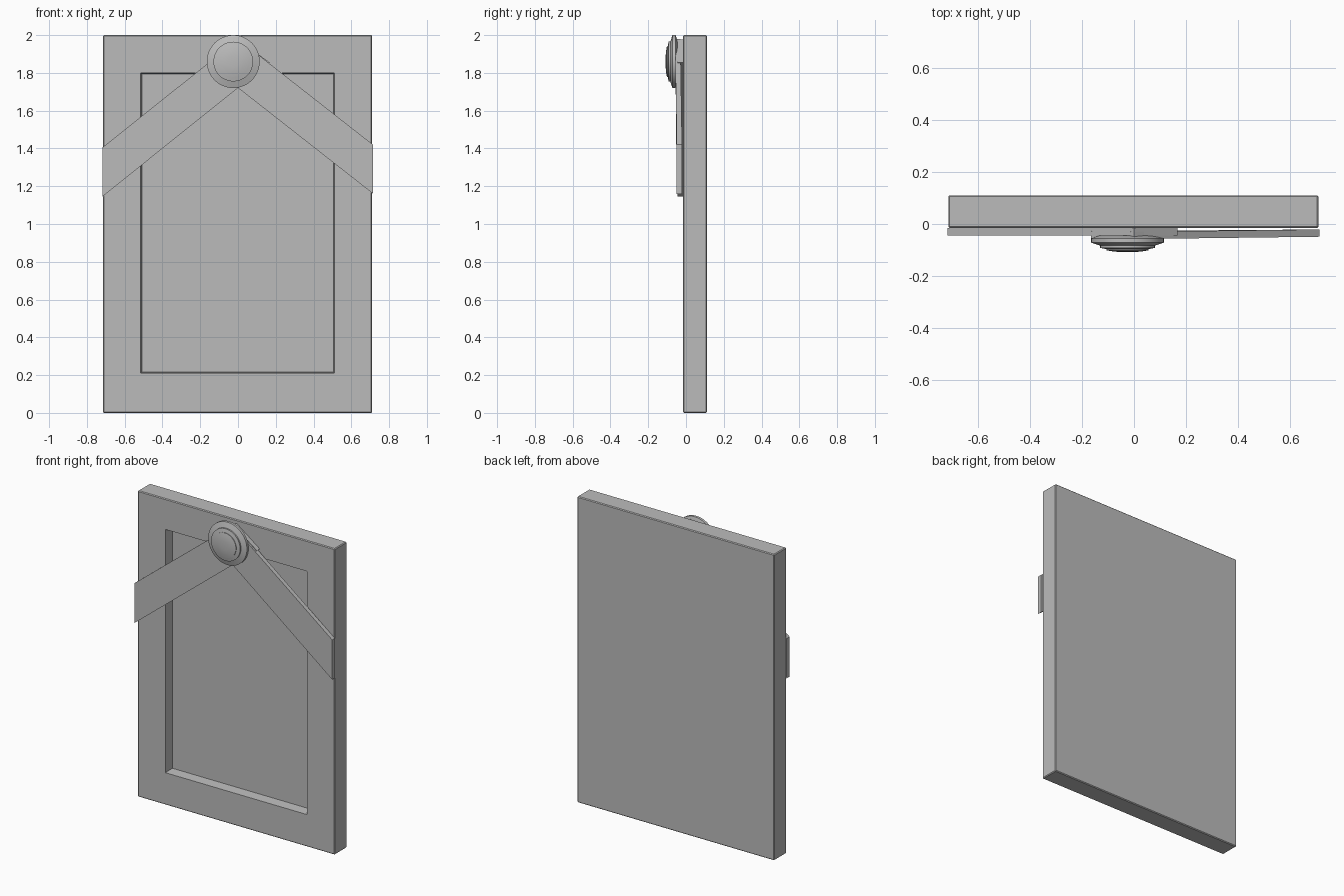
import bpy, bmesh, math

if "Cube" in bpy.data.objects:
    bpy.data.objects.remove(bpy.data.objects["Cube"])

grey = bpy.data.materials.new("plain_grey")
grey.diffuse_color = (0.5, 0.5, 0.5, 1)
grey.use_nodes = True
grey.node_tree.nodes["Principled BSDF"].inputs["Base Color"].default_value = grey.diffuse_color


def finish(name, bm):
    bmesh.ops.recalc_face_normals(bm, faces=bm.faces[:])
    me = bpy.data.meshes.new(name)
    bm.to_mesh(me)
    bm.free()
    me.materials.append(grey)
    ob = bpy.data.objects.new(name, me)
    bpy.context.collection.objects.link(ob)
    return ob


# Frame: softly bevelled slab with a recessed panel in the front
X0, X1, Y0, Y1, H = -0.715, 0.71, -0.015, 0.11, 2.0
bm = bmesh.new()
bmesh.ops.create_cube(bm, size=1)
for v in bm.verts:
    v.co = (X1 if v.co.x > 0 else X0, Y1 if v.co.y > 0 else Y0, H if v.co.z > 0 else 0)
bmesh.ops.bevel(bm, geom=bm.edges[:], offset=0.005, segments=1, affect='EDGES')
bm.normal_update()
front = min(bm.faces, key=lambda f: f.calc_center_median().y)
bmesh.ops.inset_region(bm, faces=[front], thickness=0.1)
for v in front.verts:                                   # opening outline
    v.co.x = 0.51 if v.co.x > 0 else -0.515
    v.co.z = 1.80 if v.co.z > 1 else 0.21
bmesh.ops.inset_region(bm, faces=[front], thickness=0.008, depth=0)
for v in front.verts:                                   # recess floor
    v.co.y = Y0 + 0.065
finish("picture_frame", bm)


# Ribbons: slanted flat bands; the depth follows x
def ribbon(name, outline, y_inner, y_outer, thick):
    bm = bmesh.new()
    rings = []
    for d in (0, thick):
        rings.append([bm.verts.new((x, y_inner + (y_outer - y_inner) * max(0, abs(x) / 0.715) - d, z))
                      for x, z in outline])
    a, b = rings
    bm.faces.new(a)
    bm.faces.new(b[::-1])
    for i in range(4):
        j = (i + 1) % 4
        bm.faces.new((a[i], b[i], b[j], a[j]))
    finish(name, bm)


ribbon("left_ribbon", [(-0.718, 1.145), (0.168, 1.855), (0.0, 1.978), (-0.718, 1.405)],
       -0.015, -0.015, 0.03)
ribbon("right_ribbon", [(0.715, 1.16), (-0.165, 1.85), (0.0, 1.98), (0.715, 1.42)],
       -0.03, -0.021, 0.028)

# Rosette: stepped, slightly domed round button
profile = [(0.11, -0.045), (0.14, -0.055), (0.14, -0.072), (0.105, -0.083), (0.105, -0.092),
           (0.081, -0.097), (0.081, -0.101), (0.06, -0.105), (0.03, -0.108)]
N = 48
bm = bmesh.new()
rings = [[bm.verts.new((-0.025 + r * math.cos(2 * math.pi * i / N), y,
                        1.86 + r * math.sin(2 * math.pi * i / N))) for i in range(N)]
         for r, y in profile]
for a, b in zip(rings, rings[1:]):
    for i in range(N):
        j = (i + 1) % N
        bm.faces.new((a[i], a[j], b[j], b[i]))
bm.faces.new(rings[0])
bm.faces.new(rings[-1])
ob = finish("rosette", bm)
bpy.context.view_layer.objects.active = ob
ob.select_set(True)
bpy.ops.object.shade_smooth_by_angle(angle=math.radians(30))
